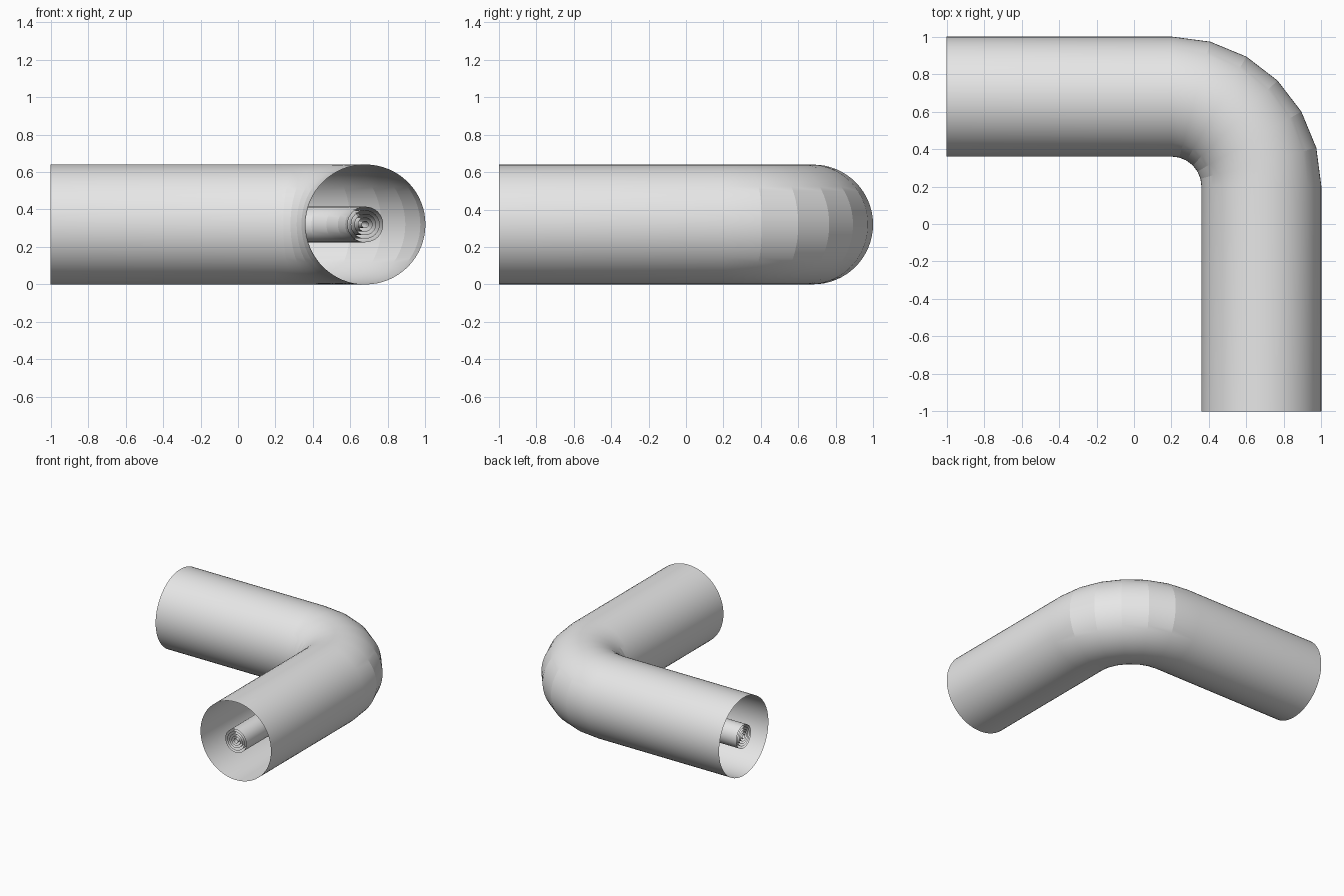
import bpy
import bmesh
from math import sin, cos, pi, radians

cube = bpy.data.objects.get("Cube")
if cube:
    bpy.data.objects.remove(cube, do_unlink=True)

SLEEVE_R = 0.32      # outer sleeve radius, also the height of the centreline
BEND_C = 0.2         # x and y of the bend's centre
BEND_R = 0.48        # centreline radius of the bend
BEND_STEPS = 6

grey = bpy.data.materials.new("plain grey")
grey.use_nodes = True
colour = (0.8, 0.8, 0.8, 1)
grey.diffuse_color = colour
grey.node_tree.nodes["Principled BSDF"].inputs["Base Color"].default_value = colour


def centreline():
    """Elbow path as (x, y, angle): straight, quarter bend, straight."""
    stations = [(-1, BEND_C + BEND_R, pi / 2)]
    for i in range(BEND_STEPS + 1):
        a = pi / 2 * (1 - i / BEND_STEPS)
        stations.append((BEND_C + BEND_R * cos(a), BEND_C + BEND_R * sin(a), a))
    stations.append((BEND_C + BEND_R, -1, 0))
    return stations


def elbow_tube(name, radius, sides):
    """Open-ended tube swept along the centreline."""
    bm = bmesh.new()
    rings = []
    for x, y, a in centreline():
        ring = []
        for k in range(sides):
            t = 2 * pi * k / sides
            out = radius * cos(t)
            ring.append(bm.verts.new((x + out * cos(a), y + out * sin(a),
                                      SLEEVE_R + radius * sin(t))))
        rings.append(ring)
    for r0, r1 in zip(rings, rings[1:]):
        for k in range(sides):
            n = (k + 1) % sides
            bm.faces.new((r0[k], r0[n], r1[n], r1[k]))
    # make the walls face outward
    bm.normal_update()
    first = bm.faces[:][0]
    if first.normal.y < 0:
        bmesh.ops.reverse_faces(bm, faces=bm.faces[:])
    mesh = bpy.data.meshes.new(name)
    bm.to_mesh(mesh)
    bm.free()
    mesh.materials.append(grey)
    obj = bpy.data.objects.new(name, mesh)
    bpy.context.collection.objects.link(obj)
    bpy.ops.object.select_all(action="DESELECT")
    obj.select_set(True)
    bpy.context.view_layer.objects.active = obj
    bpy.ops.object.shade_smooth_by_angle(angle=radians(12))
    return obj


# Outer sleeve
elbow_tube("outer_sleeve", SLEEVE_R, 64)

# Nested inner tubes, flush with the sleeve ends
for i in range(5):
    elbow_tube(f"inner_tube_{i + 1}", 0.095 - 0.019 * i, 32)
